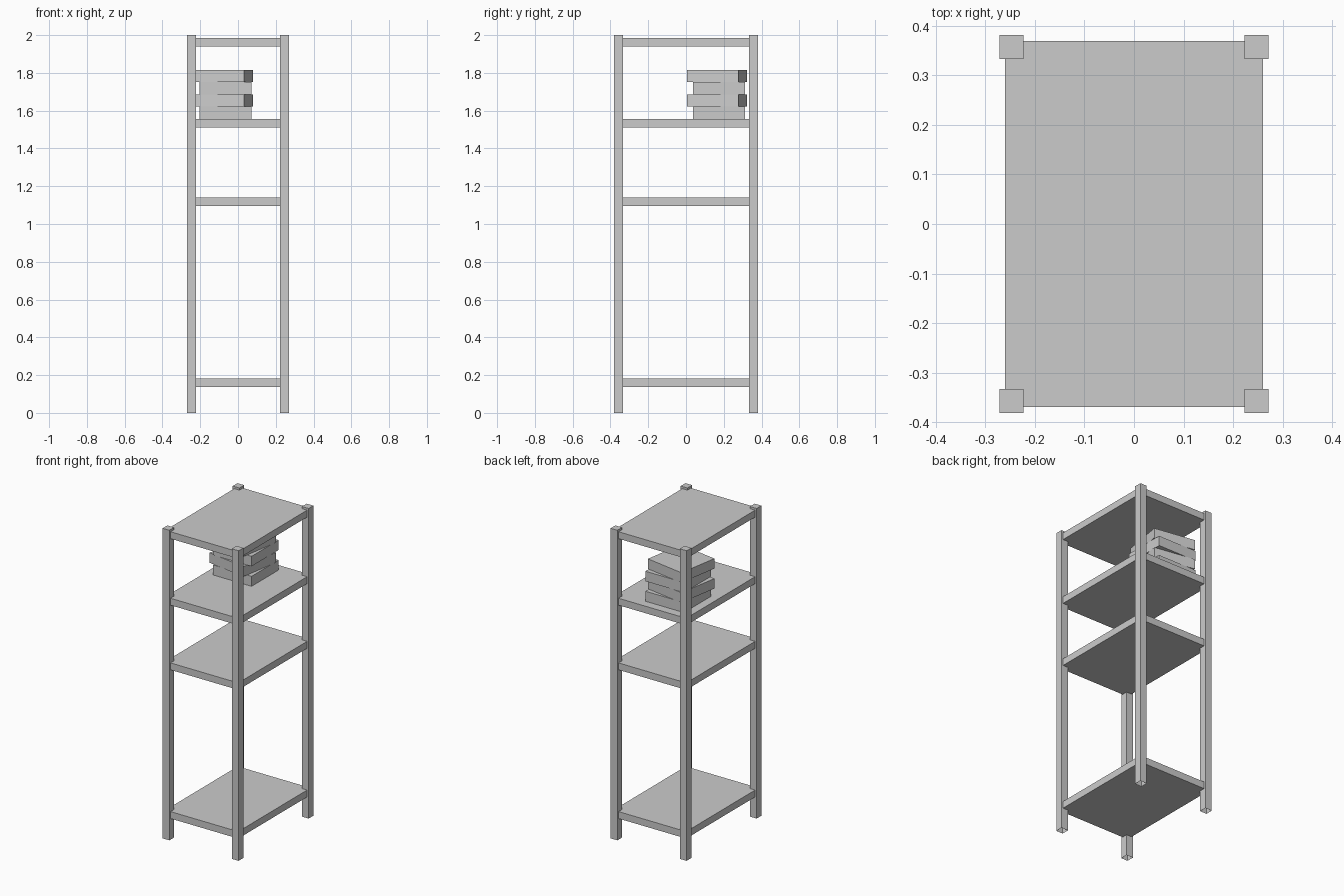
import bpy, bmesh
from math import radians
from mathutils import Matrix

if "Cube" in bpy.data.objects:
    bpy.data.objects.remove(bpy.data.objects["Cube"])


def box(name, center, size, angle=0, open_bottom=False):
    """Axis-aligned box turned by angle about z, optionally without its bottom face."""
    mesh = bpy.data.meshes.new(name)
    bm = bmesh.new()
    bmesh.ops.create_cube(bm, size=1, matrix=Matrix.Diagonal((*size, 1)))
    if open_bottom:
        bm.normal_update()
        bottom = [f for f in bm.faces if f.normal.z < -0.9]
        bmesh.ops.delete(bm, geom=bottom, context='FACES_ONLY')
    bm.to_mesh(mesh)
    bm.free()
    obj = bpy.data.objects.new(name, mesh)
    obj.location = center
    obj.rotation_euler.z = radians(angle)
    bpy.context.collection.objects.link(obj)
    return obj


# Four corner posts, open underneath
for sx, x_name in ((-1, "left"), (1, "right")):
    for sy, y_name in ((-1, "front"), (1, "back")):
        box(f"{y_name}_{x_name}_post", (sx * 0.247, sy * 0.357, 1.0),
            (0.048, 0.048, 2.0), open_bottom=True)

# Four shelf boards let into the posts
for i, top in enumerate((0.181, 1.14, 1.557, 1.986)):
    box(f"shelf_{i + 1}", (0, 0, top - 0.0225), (0.52, 0.738, 0.045))

# Stack of square boxes, every second one turned
layer = 0.0645
for i in range(4):
    turned = i % 2
    x, y = (-0.08, 0.164) if turned else (-0.067, 0.175)
    box(f"stacked_box_{i + 1}", (x, y, 1.557 + layer * (i + 0.5)),
        (0.275, 0.275, layer), -9.5 if turned else 0)
